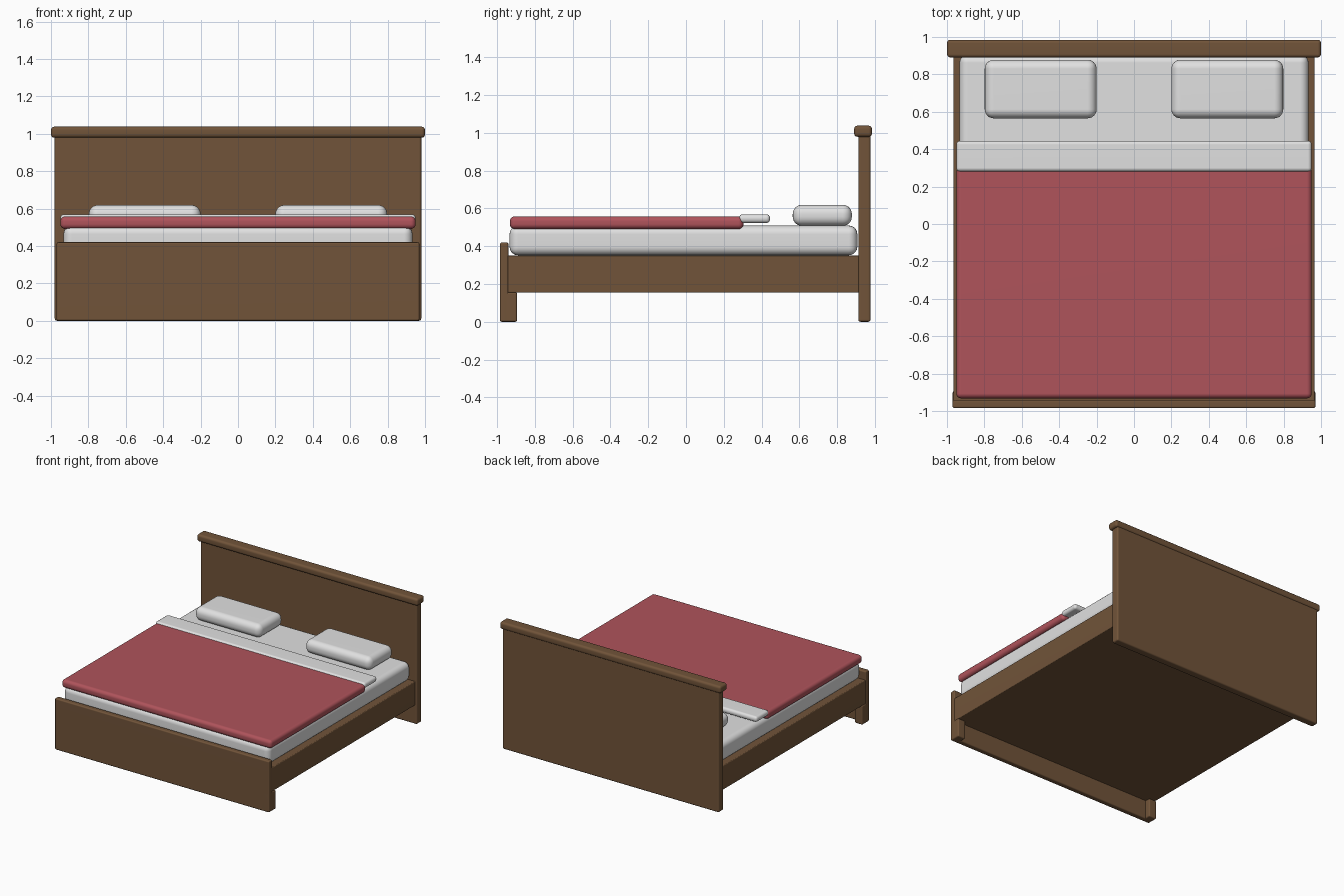
import bpy, bmesh

if "Cube" in bpy.data.objects:
    bpy.data.objects.remove(bpy.data.objects["Cube"])


def material(name, color):
    mat = bpy.data.materials.new(name)
    mat.diffuse_color = (*color, 1)
    mat.use_nodes = True
    mat.node_tree.nodes["Principled BSDF"].inputs["Base Color"].default_value = mat.diffuse_color
    return mat


wood = material("brown wood", (0.165, 0.088, 0.041))
linen = material("white linen", (0.75, 0.75, 0.75))
red = material("red blanket", (0.43, 0.087, 0.105))


def rounded_box(name, x, y, z, radius, mat, segments=3):
    """Box spanning the (low, high) ranges x, y and z, with rounded edges."""
    bm = bmesh.new()
    bmesh.ops.create_cube(bm, size=1)
    for v in bm.verts:
        v.co = [(lo + hi) / 2 + c * (hi - lo) for c, (lo, hi) in zip(v.co, (x, y, z))]
    bmesh.ops.bevel(bm, geom=bm.edges[:], offset=radius, segments=segments,
                    profile=0.5, affect='EDGES', clamp_overlap=True)
    mesh = bpy.data.meshes.new(name)
    bm.to_mesh(mesh)
    bm.free()
    mesh.materials.append(mat)
    obj = bpy.data.objects.new(name, mesh)
    bpy.context.collection.objects.link(obj)
    bpy.ops.object.select_all(action='DESELECT')
    obj.select_set(True)
    bpy.context.view_layer.objects.active = obj
    bpy.ops.object.shade_smooth_by_angle()
    # keeps the large faces flat between the rounded edges
    obj.modifiers.new("Flat faces", 'WEIGHTED_NORMAL')
    return obj


# Wooden bedstead
rounded_box("headboard", (-0.98, 0.98), (0.912, 0.977), (0, 1.0), 0.012, wood)
rounded_box("headboard_rail", (-1, 1), (0.89, 0.985), (0.979, 1.038), 0.018, wood)
rounded_box("footboard", (-0.97, 0.97), (-0.985, -0.94), (0, 0.42), 0.01, wood)
rounded_box("bed_frame", (-0.965, 0.965), (-0.95, 0.92), (0.154, 0.35), 0.006, wood)

# Bedding
rounded_box("mattress", (-0.933, 0.933), (-0.934, 0.907), (0.352, 0.509), 0.045, linen, 5)
rounded_box("blanket", (-0.95, 0.95), (-0.932, 0.304), (0.491, 0.558), 0.026, red, 5)
rounded_box("folded_sheet", (-0.95, 0.95), (0.28, 0.445), (0.523, 0.569), 0.02, linen, 4)

# Mirrored feet and pillows
for side, label in ((-1, "left"), (1, "right")):
    rounded_box(label + "_foot", sorted((side * 0.9, side * 0.97)),
                (-0.985, -0.894), (0, 0.156), 0.01, wood)
    rounded_box(label + "_pillow", sorted((side * 0.2, side * 0.798)),
                (0.565, 0.878), (0.508, 0.619), 0.048, linen, 6)
